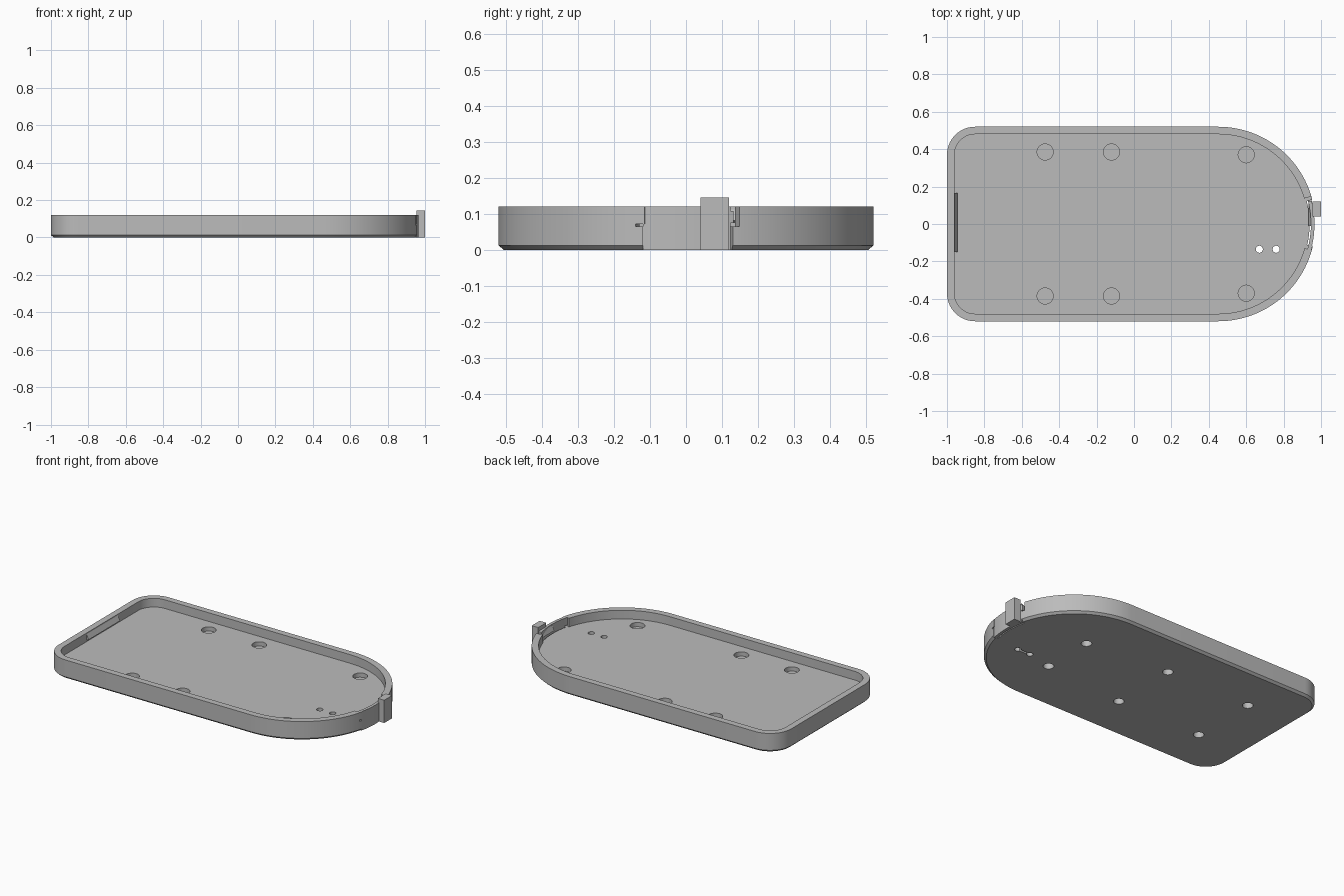
import bpy, bmesh, math

cube = bpy.data.objects.get("Cube")
if cube:
    bpy.data.objects.remove(cube, do_unlink=True)

grey = bpy.data.materials.new("plain_grey")
grey.use_nodes = True
COLOUR = (0.5, 0.5, 0.5, 1)
grey.diffuse_color = COLOUR
grey.node_tree.nodes["Principled BSDF"].inputs["Base Color"].default_value = COLOUR

CX, RADIUS, CORNER = 0.45, 0.52, 0.15     # rounded end centre, its radius, small corners
HEIGHT, FLOOR, WALL = 0.12, 0.065, 0.04


def arc(cx, cy, r, a0, a1, n):
    return [(cx + r * math.cos(math.radians(a0 + (a1 - a0) * i / n)),
             cy + r * math.sin(math.radians(a0 + (a1 - a0) * i / n))) for i in range(n + 1)]


def outline(inset):
    r = CORNER - inset
    y = RADIUS - CORNER
    return (arc(CX, 0, RADIUS - inset, -90, 90, 72)
            + arc(CORNER - 1, y, r, 90, 180, 14)
            + arc(CORNER - 1, -y, r, 180, 270, 14))


def loft(name, rings):
    """Join equal rings of 3D points and cap both ends."""
    bm = bmesh.new()
    rows = [[bm.verts.new(p) for p in ring] for ring in rings]
    n = len(rows[0])
    for low, high in zip(rows, rows[1:]):
        for i in range(n):
            j = (i + 1) % n
            bm.faces.new((low[i], low[j], high[j], high[i]))
    bm.faces.new(rows[0][::-1])
    bm.faces.new(rows[-1])
    bmesh.ops.recalc_face_normals(bm, faces=bm.faces)
    mesh = bpy.data.meshes.new(name)
    bm.to_mesh(mesh)
    bm.free()
    mesh.materials.append(grey)
    obj = bpy.data.objects.new(name, mesh)
    bpy.context.collection.objects.link(obj)
    return obj


def prism(name, points, z0, z1):
    return loft(name, [[(x, y, z) for x, y in points] for z in (z0, z1)])


def box(name, x0, x1, y0, y1, z0, z1):
    return prism(name, [(x0, y0), (x1, y0), (x1, y1), (x0, y1)], z0, z1)


def sector(name, r0, r1, y0, y1, z0, z1):
    """Curved plate following the rounded end between two y positions."""
    a0, a1 = (math.degrees(math.asin(y / RADIUS)) for y in (y0, y1))
    return prism(name, arc(CX, 0, r1, a0, a1, 16) + arc(CX, 0, r0, a1, a0, 16), z0, z1)


def disc(x, y, r, z0, z1):
    return prism("hole_cutter", arc(x, y, r, 0, 348.75, 31), z0, z1)


def cut(obj, cutter):
    cutter.hide_render = True
    mod = obj.modifiers.new("cut", "BOOLEAN")
    mod.operation = "DIFFERENCE"
    mod.solver = "EXACT"
    mod.object = cutter
    bpy.context.view_layer.objects.active = obj
    bpy.ops.object.modifier_apply(modifier=mod.name)
    bpy.data.objects.remove(cutter, do_unlink=True)


# Tray with chamfered base, raised rim and thick floor
levels = [(0.014, 0), (0, 0.013), (0, HEIGHT), (WALL, HEIGHT), (WALL, FLOOR)]
tray = loft("tray", [[(x, y, z) for x, y in outline(inset)] for inset, z in levels])

# Round recesses in the floor and blind holes in the underside
for side in (-1, 1):
    for x, y in ((-0.475, 0.385), (-0.12, 0.385), (0.6, 0.37)):
        cut(tray, disc(x, side * y, 0.043, FLOOR - 0.027, 0.1))
    for x, y in ((-0.67, 0.22), (-0.07, 0.22), (0.5, 0.17)):
        cut(tray, disc(x, side * y, 0.031, -0.1, 0.05 - 0.014))

# Pair of cord holes joined by a groove underneath
for x in (0.67, 0.76):
    cut(tray, disc(x, -0.135, 0.019, -0.1, 0.2))
cut(tray, box("groove_cutter", 0.67, 0.76, -0.142, -0.128, -0.1, 0.025))

# Opening in the rounded end for the latch
cut(tray, sector("lower_opening", 0.489, 0.6, -0.12, 0.13, -0.1, 0.072))
cut(tray, sector("upper_opening", 0.47, 0.6, -0.14, 0.148, FLOOR, 0.2))

# Springy latch strip, its shoulder and thumb tab
strip = sector("latch_strip", 0.496, 0.515, -0.121, 0.125, 0, HEIGHT)
shoulder = sector("latch_shoulder", 0.496, 0.518, -0.141, -0.115, 0.072, HEIGHT)
stop = sector("latch_stop", 0.496, 0.515, 0.11, 0.133, 0.075, 0.108)
tab = box("latch_tab", 0.955, 1.0, 0.04, 0.12, 0, 0.145)

# Sloped catches on the inner faces of both ends
catch = loft("end_catch", [[(-0.965, y, 0.075), (-0.944, y, 0.082), (-0.96, y, 0.112),
                            (-0.965, y, 0.112)] for y in (-0.15, 0.165)])
latch_catch = loft("latch_catch", [[(0.95, y, 0.075), (0.932, y, 0.082), (0.945, y, 0.112),
                                    (0.95, y, 0.112)] for y in (-0.01, 0.11)])

# Smooth the curved walls, keep the edges crisp
bpy.ops.object.select_all(action="DESELECT")
for obj in (tray, strip, shoulder, stop, tab, catch, latch_catch):
    obj.select_set(True)
bpy.context.view_layer.objects.active = tray
bpy.ops.object.shade_smooth_by_angle(angle=math.radians(30))
